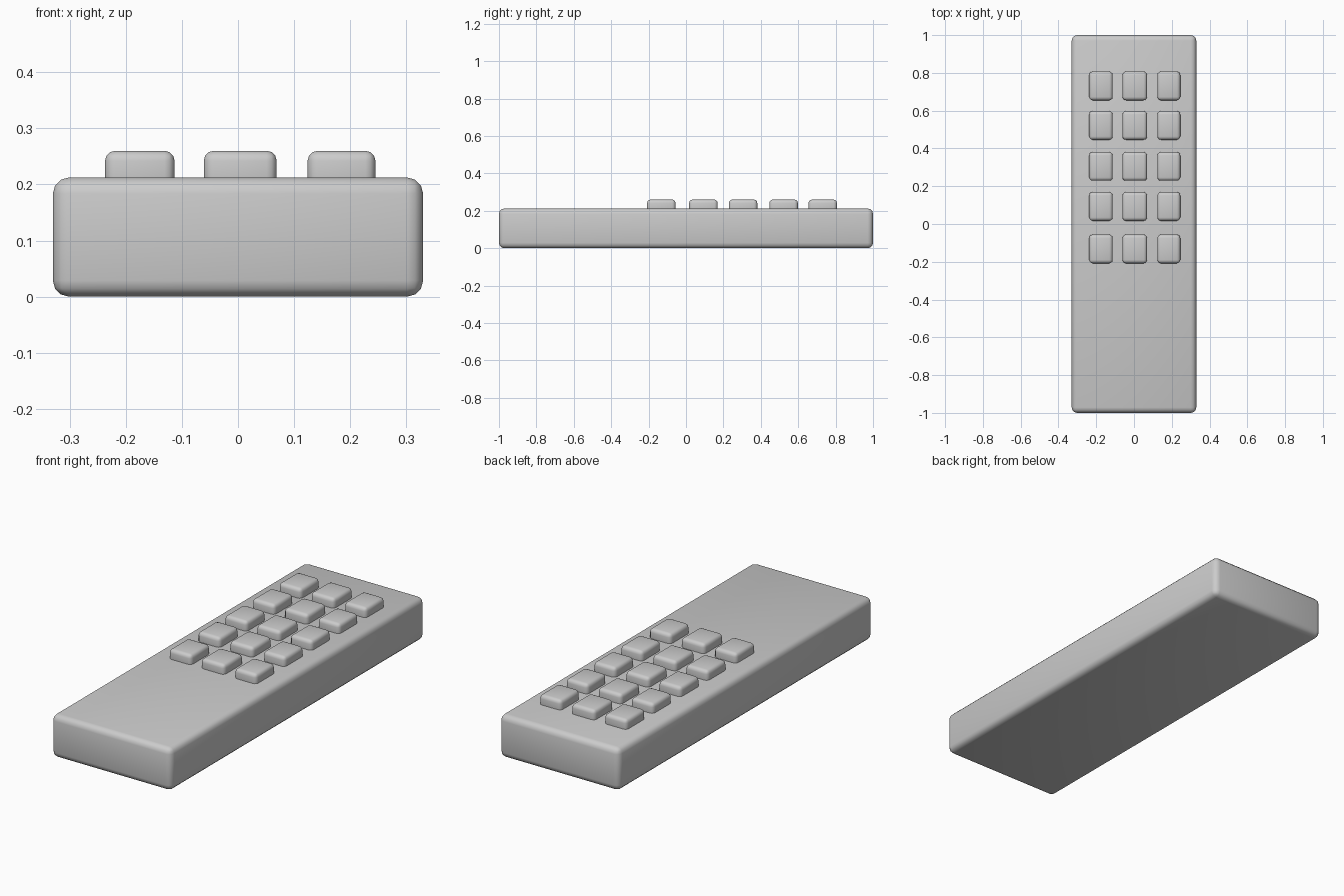
import bpy

if "Cube" in bpy.data.objects:
    bpy.data.objects.remove(bpy.data.objects["Cube"])


def rounded_box(name, lo, hi, bevel, segments):
    """Box between two corners with rounded edges and smooth shading."""
    centre = [(a + b) / 2 for a, b in zip(lo, hi)]
    bpy.ops.mesh.primitive_cube_add(size=1, location=centre)
    obj = bpy.context.object
    obj.name = name
    obj.scale = [b - a for a, b in zip(lo, hi)]
    bpy.ops.object.transform_apply(location=False, rotation=False, scale=True)
    mod = obj.modifiers.new("rounding", 'BEVEL')
    mod.width = bevel
    mod.segments = segments
    bpy.ops.object.modifier_apply(modifier=mod.name)
    bpy.ops.object.shade_smooth()
    return obj


# Slab-shaped case of the remote
rounded_box("case", (-0.33, -1, 0), (0.33, 1, 0.2125), 0.029, 3)

# Keypad: three columns by five rows, sunk slightly into the case
columns = [(-0.237, -0.113), (-0.061, 0.069), (0.124, 0.245)]
rows = [-0.132, 0.093, 0.305, 0.522, 0.731]
for r, y in enumerate(rows):
    for c, (x0, x1) in enumerate(columns):
        rounded_box(f"button_{r + 1}_{c + 1}",
                    (x0, y - 0.076, 0.18), (x1, y + 0.076, 0.26), 0.018, 3)
